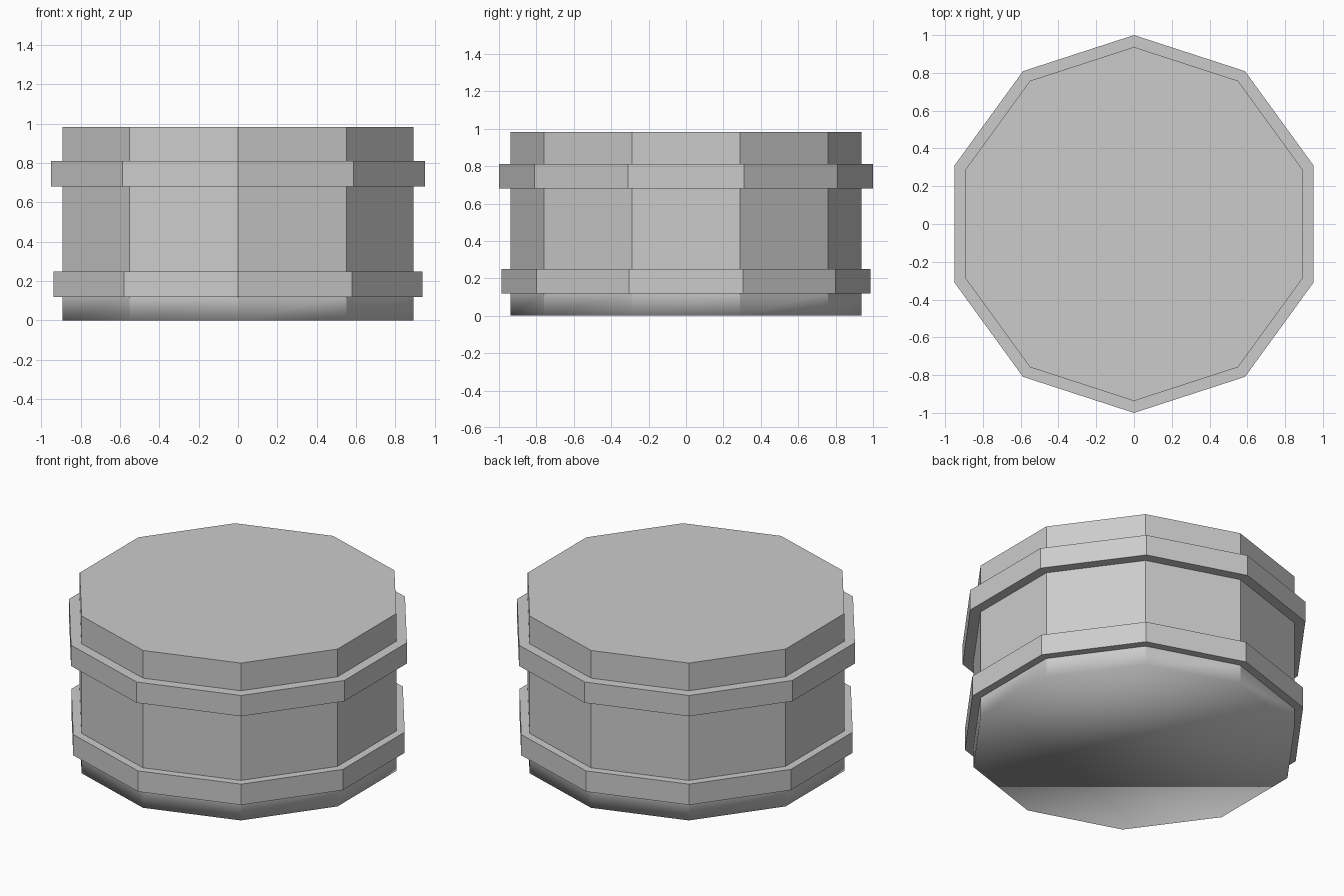
import bpy, bmesh
from math import sin, cos, tau

cube = bpy.data.objects.get("Cube")
if cube:
    bpy.data.objects.remove(cube, do_unlink=True)

SIDES = 10
BODY, LOWER_BAND, UPPER_BAND = 0.937, 0.987, 1.0
# Outline of the drum from the base up: radius, height
PROFILE = [
    (BODY, 0), (BODY, 0.12),
    (LOWER_BAND, 0.12), (LOWER_BAND, 0.25), (BODY, 0.25),
    (BODY, 0.68), (UPPER_BAND, 0.68), (UPPER_BAND, 0.81),
    (BODY, 0.81), (BODY, 0.983),
]


def make_material(name, rgb):
    mat = bpy.data.materials.new(name)
    mat.use_nodes = True
    color = (*rgb, 1)
    mat.diffuse_color = color
    mat.node_tree.nodes["Principled BSDF"].inputs["Base Color"].default_value = color
    return mat


def ring(bm, radius, z):
    angles = [tau * i / SIDES for i in range(SIDES)]
    return [bm.verts.new((-radius * sin(a), radius * cos(a), z)) for a in angles]


# Ten-sided drum with two raised bands, turned from the outline
bm = bmesh.new()
rings = [ring(bm, r, z) for r, z in PROFILE]
for low, high in zip(rings, rings[1:]):
    for i in range(SIDES):
        j = (i + 1) % SIDES
        bm.faces.new((low[i], low[j], high[j], high[i]))
bm.faces.new(reversed(rings[0]))
bm.faces.new(rings[-1])
bmesh.ops.recalc_face_normals(bm, faces=bm.faces)

# Crisp facets everywhere, with a soft shaded rim around the base
for face in bm.faces:
    face.smooth = True
for edge in bm.edges:
    edge.smooth = all(v.co.z < 0.001 for v in edge.verts)

mesh = bpy.data.meshes.new("banded_drum")
bm.to_mesh(mesh)
bm.free()
mesh.materials.append(make_material("light_grey", (0.6, 0.6, 0.6)))
drum = bpy.data.objects.new("banded_drum", mesh)
bpy.context.collection.objects.link(drum)
